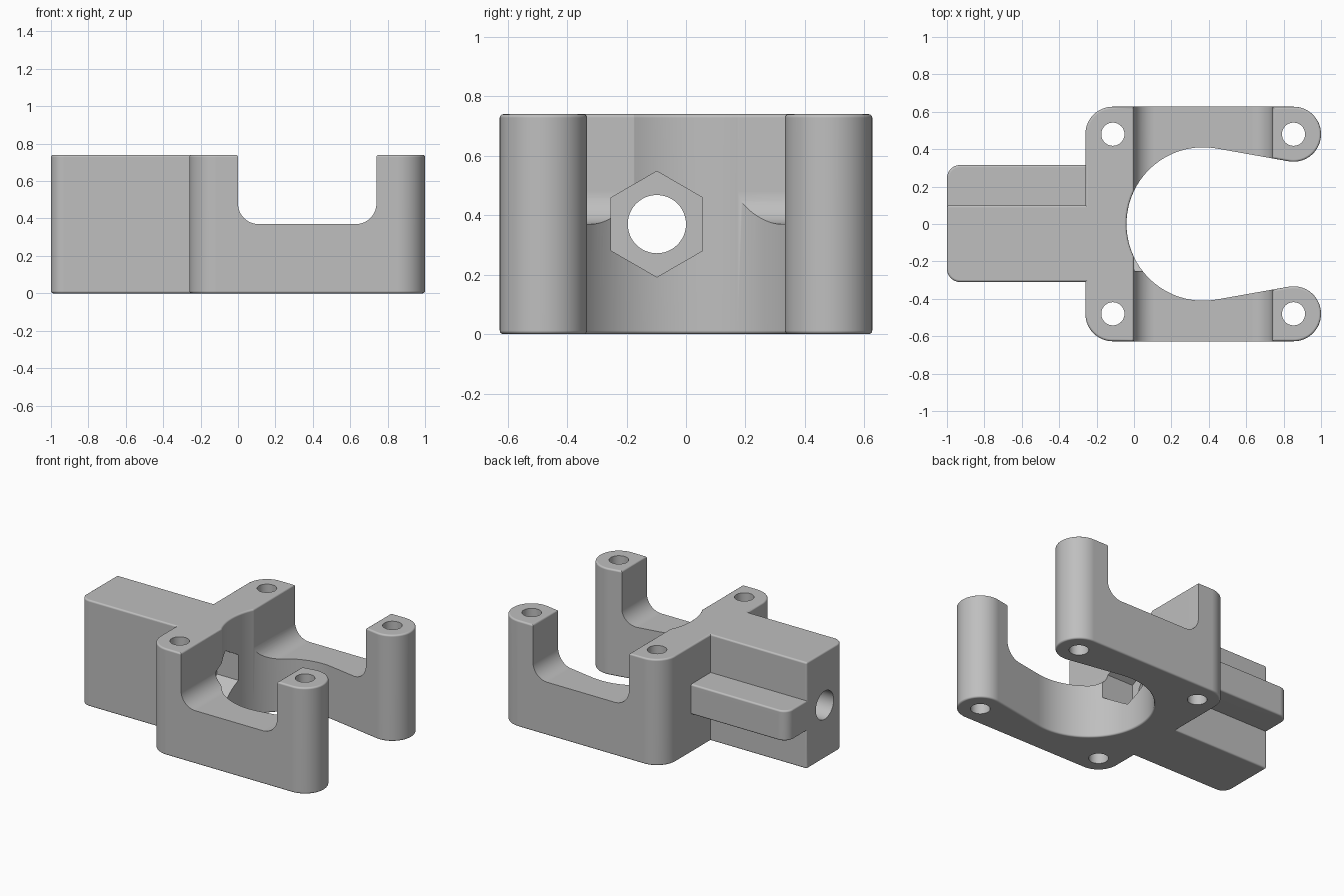
import bpy, bmesh
from math import sin, cos, radians, degrees, atan2, acos, hypot

if "Cube" in bpy.data.objects:
    bpy.data.objects.remove(bpy.data.objects["Cube"])

HEIGHT = 0.74
MID = 0.37            # height of the bore, rail and saddle floor
POST_R = 0.147        # rounded post radius
POST_Y = 0.48
BACK_X, FRONT_X = -0.113, 0.853
RING_X, RING_R = 0.37, 0.41
BORE_Y = -0.098
EDGE = 0.012          # small edge rounding


def arc(cx, cy, r, start, end, steps=24):
    """Points along an arc, angles in degrees."""
    angles = [radians(start + (end - start) * i / steps) for i in range(steps + 1)]
    return [(cx + r * cos(a), cy + r * sin(a)) for a in angles]


def activate(obj):
    bpy.ops.object.select_all(action='DESELECT')
    obj.select_set(True)
    bpy.context.view_layer.objects.active = obj


def prism(name, points, axis, low, high, rounding=0):
    """Extrude a profile along an axis, optionally rounding its sharp edges."""
    place = {'X': lambda a, b, d: (d, a, b),
             'Y': lambda a, b, d: (a, d, b),
             'Z': lambda a, b, d: (a, b, d)}[axis]
    bm = bmesh.new()
    rings = [[bm.verts.new(place(a, b, d)) for a, b in points] for d in (low, high)]
    for ring in rings:
        bm.faces.new(ring)
    for i in range(len(points)):
        j = (i + 1) % len(points)
        bm.faces.new((rings[0][i], rings[0][j], rings[1][j], rings[1][i]))
    bmesh.ops.recalc_face_normals(bm, faces=bm.faces)
    mesh = bpy.data.meshes.new(name)
    bm.to_mesh(mesh)
    bm.free()
    obj = bpy.data.objects.new(name, mesh)
    bpy.context.collection.objects.link(obj)
    if rounding:
        mod = obj.modifiers.new("rounding", 'BEVEL')
        mod.width = rounding
        mod.segments = 4
        mod.limit_method = 'ANGLE'
        mod.angle_limit = radians(40)
        activate(obj)
        bpy.ops.object.modifier_apply(modifier=mod.name)
    return obj


def combine(target, tool, operation):
    """Apply a boolean and discard the tool."""
    tool.hide_render = True
    mod = target.modifiers.new("combine", 'BOOLEAN')
    mod.operation = operation
    mod.solver = 'EXACT'
    mod.object = tool
    activate(target)
    bpy.ops.object.modifier_apply(modifier=mod.name)
    bpy.data.objects.remove(tool)


# Open ring body: half outline from the ring's back, round the post, to the rear
dx, dy = FRONT_X - RING_X, POST_Y
tangent = degrees(atan2(dy, dx) + acos((RING_R + POST_R) / hypot(dx, dy)))
half = (arc(RING_X, 0, RING_R, 180, tangent, 40)
        + arc(FRONT_X, POST_Y, POST_R, tangent - 180, 90, 40)
        + arc(BACK_X, POST_Y, POST_R, 90, 180))
outline = half + [(x, -y) for x, y in reversed(half[1:])]
bracket = prism("clamp_bracket", outline, 'Z', 0, HEIGHT, EDGE)

# Stem block and its side rail
stem = prism("stem_block", arc(-0.93, -0.24, 0.07, 180, 270, 12)
             + [(-0.15, -0.31), (-0.15, 0.1), (-1, 0.1)], 'Z', 0, HEIGHT, EDGE)
rail = prism("side_rail", arc(-0.93, 0.245, 0.07, 180, 90, 12)
             + [(-0.15, 0.315), (-0.15, -0.05), (-1, -0.05)],
             'Z', MID - 0.105, MID + 0.105, EDGE)
combine(stem, rail, 'UNION')
combine(bracket, stem, 'UNION')

# Saddle cut with rounded lips and filleted floor
left = ([(-EDGE, HEIGHT + 0.2)]
        + arc(-EDGE, HEIGHT - EDGE, EDGE, 90, 0, 4)
        + arc(0.11, MID + 0.11, 0.11, 180, 270, 16))
saddle = left + [(2 * RING_X - x, z) for x, z in reversed(left)]
combine(bracket, prism("saddle_cutter", saddle, 'Y', -1, 1), 'DIFFERENCE')

# Vertical screw holes in the four posts
for x in (BACK_X, FRONT_X):
    for y in (-POST_Y, POST_Y):
        hole = arc(x, y, 0.062, 0, 360, 40)[:-1]
        combine(bracket, prism("screw_cutter", hole, 'Z', -0.1, 1), 'DIFFERENCE')

# Bore through the stem and hexagonal nut pocket
bore = arc(BORE_Y, MID, 0.098, 0, 360, 48)[:-1]
combine(bracket, prism("bore_cutter", bore, 'X', -1.2, 0.1), 'DIFFERENCE')
pocket = arc(BORE_Y, MID, 0.178, 30, 390, 6)[:-1]
combine(bracket, prism("nut_cutter", pocket, 'X', -0.2, 0.1), 'DIFFERENCE')

# Single grey finish
grey = bpy.data.materials.new("plain_grey")
grey.use_nodes = True
colour = (0.52, 0.52, 0.52, 1)
grey.diffuse_color = colour
grey.node_tree.nodes["Principled BSDF"].inputs["Base Color"].default_value = colour
bracket.data.materials.clear()
bracket.data.materials.append(grey)
for face in bracket.data.polygons:
    face.material_index = 0

activate(bracket)
bpy.ops.object.shade_smooth_by_angle(angle=radians(32))
normals = bracket.modifiers.new("even_shading", 'WEIGHTED_NORMAL')
normals.keep_sharp = True
